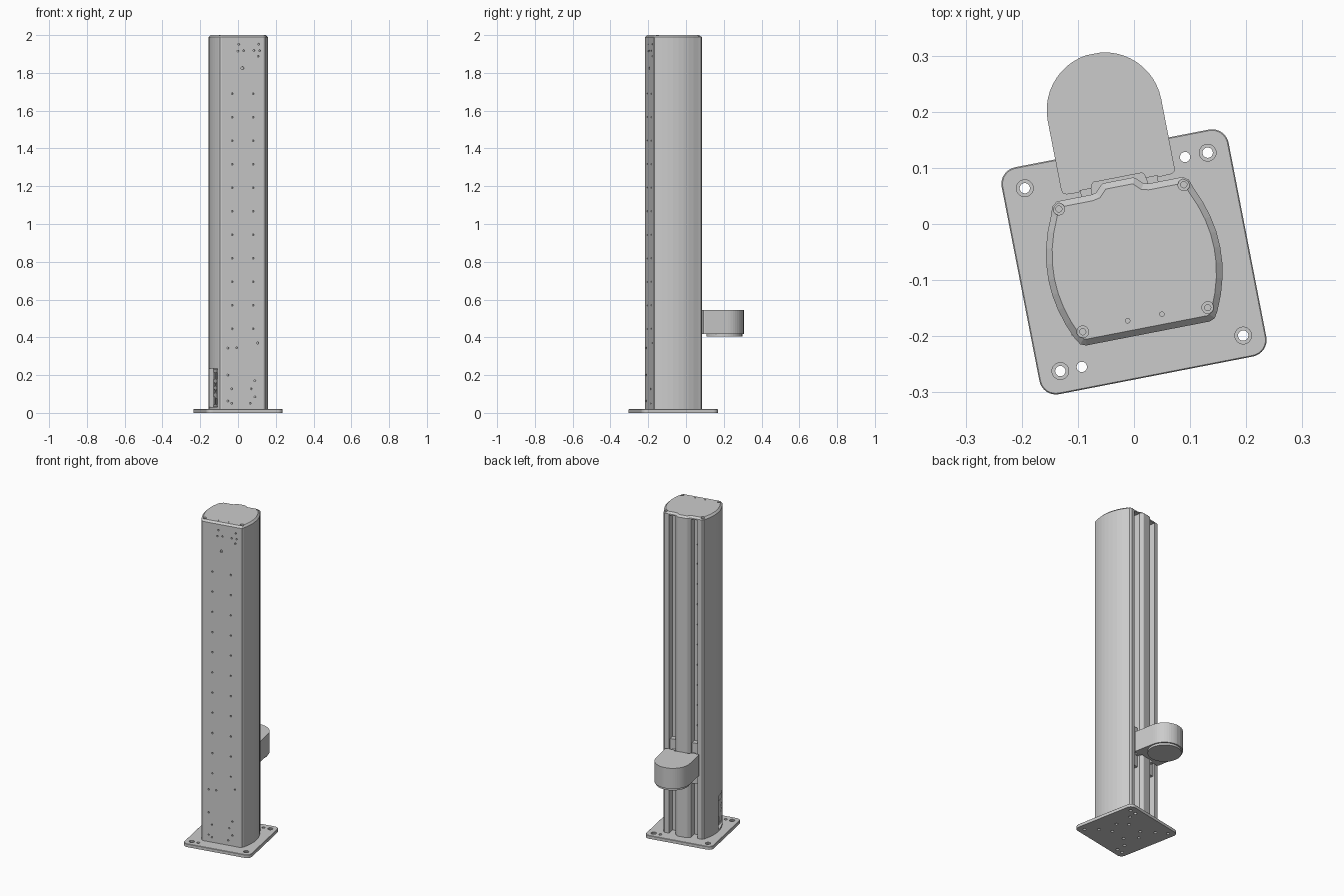
import bpy, bmesh
from math import sin, cos, pi, radians
from mathutils import Matrix

if "Cube" in bpy.data.objects:
    bpy.data.objects.remove(bpy.data.objects["Cube"])

# The whole model is built square, then turned 11 degrees about the plate centre
PLACE = Matrix.Translation((0, -0.0675, 0)) @ Matrix.Rotation(radians(11), 4, 'Z')
X_AXIS = Matrix.Rotation(pi / 2, 4, 'Y')
Y_AXIS = Matrix.Rotation(pi / 2, 4, 'X')
Z_AXIS = Matrix.Identity(4)
parts = []


def finish(name, bm):
    bmesh.ops.recalc_face_normals(bm, faces=bm.faces)
    mesh = bpy.data.meshes.new(name)
    bm.to_mesh(mesh)
    bm.free()
    ob = bpy.data.objects.new(name, mesh)
    bpy.context.collection.objects.link(ob)
    return ob


def prism(name, outline, z0, z1, chamfer=0):
    bm = bmesh.new()
    base = bm.faces.new([bm.verts.new((x, y, z0)) for x, y in outline])
    res = bmesh.ops.extrude_face_region(bm, geom=[base])
    for v in res['geom']:
        if isinstance(v, bmesh.types.BMVert):
            v.co.z = z1
    if chamfer:
        rim = [e for e in bm.edges if all(v.co.z > z1 - 1e-5 for v in e.verts)]
        bmesh.ops.bevel(bm, geom=rim, offset=chamfer, segments=1, affect='EDGES')
    ob = finish(name, bm)
    parts.append(ob)
    return ob


def mirrored(half):
    return half + [(-x, y) for x, y in reversed(half)]


def rect(x0, x1, y0, y1):
    return [(x0, y0), (x1, y0), (x1, y1), (x0, y1)]


def add_box(bm, lo, hi):
    mid = [(a + b) / 2 for a, b in zip(lo, hi)]
    size = [b - a for a, b in zip(lo, hi)]
    bmesh.ops.create_cube(bm, size=1, matrix=Matrix.Translation(mid) @ Matrix.Diagonal((*size, 1)))


def add_cyl(bm, loc, axis, r, depth, seg=16):
    bmesh.ops.create_cone(bm, cap_ends=True, segments=seg, radius1=r, radius2=r,
                          depth=depth, matrix=Matrix.Translation(loc) @ axis)


def cut(ob, bm):
    cutter = finish("cutter", bm)
    cutter.hide_render = True
    mod = ob.modifiers.new("cut", 'BOOLEAN')
    mod.operation, mod.solver, mod.object = 'DIFFERENCE', 'EXACT', cutter
    bpy.context.view_layer.objects.active = ob
    bpy.ops.object.modifier_apply(modifier=mod.name)
    bpy.data.objects.remove(cutter)


def drill(ob, spots, axis, r, depth, seg=16):
    bm = bmesh.new()
    for loc in spots:
        add_cyl(bm, loc, axis, r, depth, seg)
    cut(ob, bm)


# Base plate with countersunk corner bolts, locating holes and underside screws
H, R = 0.206, 0.03
outline = []
for k, (sx, sy) in enumerate([(1, 1), (-1, 1), (-1, -1), (1, -1)]):
    for i in range(9):
        a = k * pi / 2 + i * pi / 16
        outline.append((sx * (H - R) + R * cos(a), sy * (H - R) + R * sin(a)))
plate = prism("base_plate", outline, 0, 0.02, 0.002)
corners = [(sx * 0.166, sy * 0.166) for sx in (-1, 1) for sy in (-1, 1)]
drill(plate, [(x, y, 0.02) for x, y in corners], Z_AXIS, 0.015, 0.012, 24)
through = corners + [(0.125, 0.166), (-0.127, -0.166)]
drill(plate, [(x, y, 0.01) for x, y in through], Z_AXIS, 0.0092, 0.06, 24)
under = [(s * x, y) for s in (-1, 1) for x, y in
         [(0.1135, 0.118), (0.1135, -0.105), (0.05, 0.06), (0.05, -0.06), (0.1, 0.01)]]
drill(plate, [(x, y, 0) for x, y in under], Z_AXIS, 0.009, 0.02)

# Column: flat front, bulged sides, raised rib and two grooves at the back
front_corner = [(0.112, -0.13), (0.122, -0.126)]
side = [(0.129 + 0.027 * (1 - (i / 4 - 1) ** 2), -0.115 + 0.225 * i / 8) for i in range(9)]
back_corner = [(0.124, 0.125), (0.114, 0.132)]
groove = [(0.088, 0.132), (0.088, 0.085), (0.047, 0.085), (0.047, 0.132)]
rib = [(0.043, 0.134), (0.031, 0.146), (0.027, 0.148)]
column = prism("column", mirrored(front_corner + side + back_corner + groove + rib), 0.02, 1.982)

# Screw holes in the front face and one groove floor
row = [0.445 + 0.1245 * i for i in range(11)]
extra = [(0.005, 1.952), (0, 1.915), (0.03, 1.918), (0.085, 1.918), (0.11, 1.952), (0.115, 1.918),
         (0.107, 1.888), (-0.053, 0.343), (-0.007, 0.345), (0.105, 0.37), (-0.053, 0.2),
         (-0.033, 0.127), (-0.053, 0.063), (-0.033, 0.05), (0.09, 0.17), (0.07, 0.127),
         (0.09, 0.085), (0.065, 0.05)]
spots = [(s * 0.0565, -0.13, z) for s in (-1, 1) for z in row]
spots += [((x - 0.025) / 0.982, -0.13, z) for x, z in extra]
drill(column, spots, Y_AXIS, 0.005, 0.02, 10)
drill(column, [(-0.001, -0.13, 1.825)], Y_AXIS, 0.008, 0.02, 12)
drill(column, [(-0.0675, 0.085, z) for z in row + [1.81]], Y_AXIS, 0.005, 0.02, 10)

# Recess for the connection panel low on the left side
bm = bmesh.new()
add_box(bm, (-0.2, -0.112, 0.03), (-0.131, 0.0, 0.235))
cut(column, bm)

# Connection panel with sockets, a switch and round ports
panel = prism("connection_panel", rect(-0.134, -0.129, -0.108, -0.004), 0.035, 0.23)
bm = bmesh.new()
for y0, y1, z0, z1 in [(-0.1, -0.06, 0.18, 0.215), (-0.045, -0.015, 0.18, 0.215),
                       (-0.1, -0.07, 0.045, 0.075), (-0.055, -0.015, 0.045, 0.085)]:
    add_box(bm, (-0.15, y0, z0), (-0.1305, y1, z1))
for y in (-0.085, -0.035):
    for z in (0.115, 0.15):
        add_cyl(bm, (-0.14, y, z), X_AXIS, 0.012, 0.018)
cut(panel, bm)

# Chamfered cap with four countersunk corner screws and two pin holes
cap = prism("top_cap", mirrored(front_corner + side + back_corner + [(0.052, 0.132)] + rib),
            1.982, 2.0, 0.011)
screws = [(s * 0.1135, y) for s in (-1, 1) for y in (0.118, -0.105)]
drill(cap, [(x, y, 2.0) for x, y in screws], Z_AXIS, 0.0105, 0.016, 20)
drill(cap, [(x, y, 1.99) for x, y in screws], Z_AXIS, 0.0055, 0.016)
drill(cap, [(s * 0.031, -0.101, 2.0) for s in (-1, 1)], Z_AXIS, 0.004, 0.01, 12)

# Sliding carriage blocks and the legs tying them to the arm
for s, label in ((-1, "left"), (1, "right")):
    prism(label + "_carriage", rect(*sorted((s * 0.05, s * 0.085)), 0.09, 0.122), 0.35, 0.6)
    prism(label + "_carriage_leg", rect(*sorted((s * 0.05, s * 0.07)), 0.12, 0.146), 0.42, 0.54)

# Round-ended arm notched around the rib, with a disc below
arc = [(0.103 * cos(i * pi / 24), 0.2755 + 0.103 * sin(i * pi / 24)) for i in range(12)]
arm_half = [(0.044, 0.153), (0.048, 0.149), (0.049, 0.143), (0.07, 0.143), (0.073, 0.14),
            (0.095, 0.141), (0.101, 0.144), (0.103, 0.15)] + arc
arm = prism("arm", mirrored(arm_half), 0.418, 0.545)
disc = [(0.095 * cos(i * pi / 20), 0.2755 + 0.095 * sin(i * pi / 20)) for i in range(40)]
prism("arm_disc", disc, 0.405, 0.418)

for ob in parts:
    ob.matrix_world = PLACE
